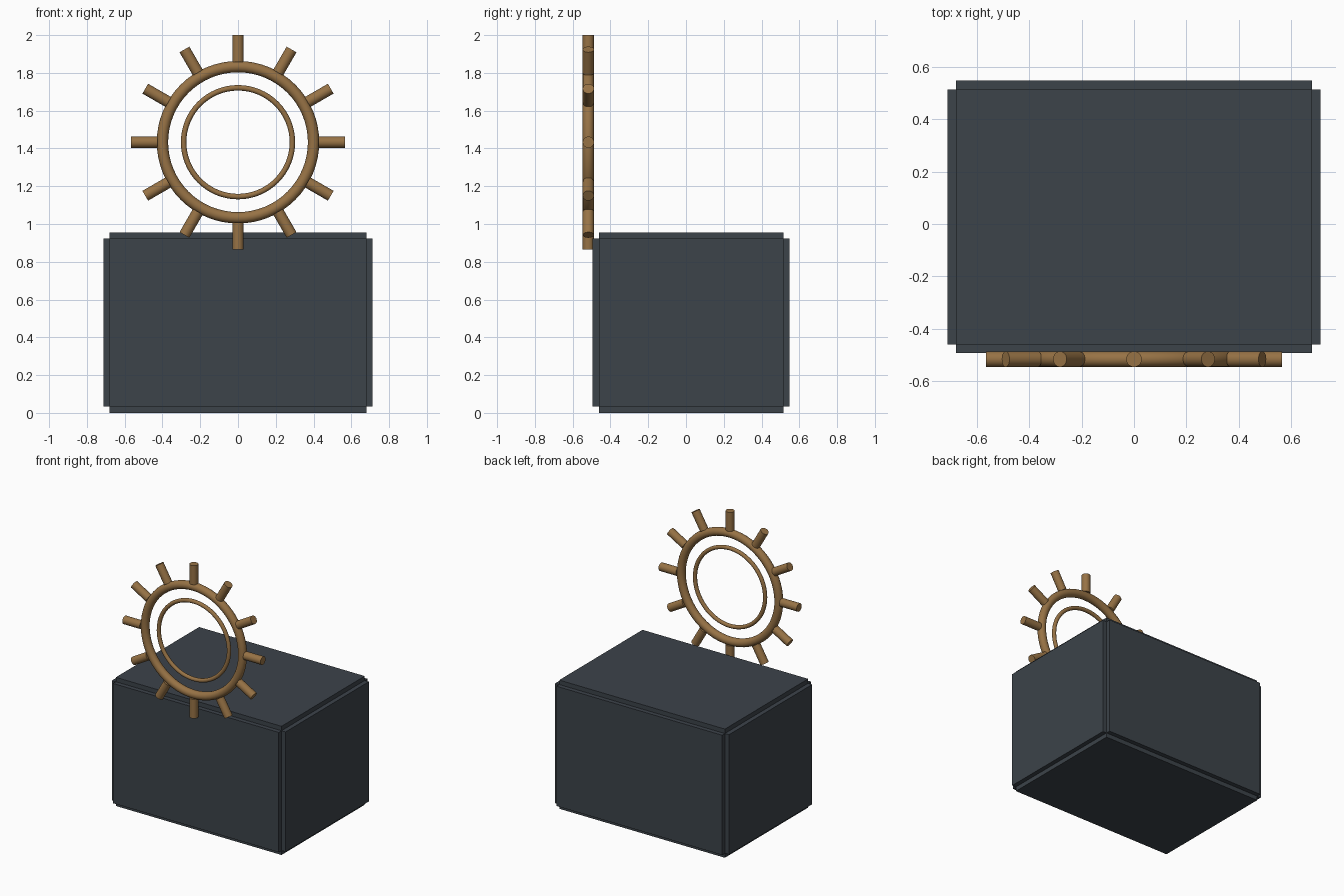
import bpy, math
from mathutils import Vector, Matrix

if "Cube" in bpy.data.objects:
    bpy.data.objects.remove(bpy.data.objects["Cube"])


def material(name, rgb):
    m = bpy.data.materials.new(name)
    m.diffuse_color = (*rgb, 1)
    m.use_nodes = True
    m.node_tree.nodes["Principled BSDF"].inputs["Base Color"].default_value = m.diffuse_color
    return m


slate = material("slate", (0.045, 0.056, 0.068))
bronze = material("bronze", (0.31, 0.17, 0.06))


def finish(name, mat, smooth=False):
    ob = bpy.context.object
    ob.name = ob.data.name = name
    ob.data.materials.append(mat)
    if smooth:
        bpy.ops.object.shade_smooth_by_angle(angle=math.radians(40))
    return ob


# Six wall panels meeting only at their inner edges, leaving notched corners
centre = Vector((0, 0.027, 0.4775))
outer = Vector((0.713, 0.521, 0.4775))
t = 0.033
names = [("left_panel", "right_panel"), ("front_panel", "back_panel"),
         ("bottom_panel", "top_panel")]
for axis in range(3):
    for i, side in enumerate((-1, 1)):
        dims = (outer - Vector((t, t, t))) * 2
        dims[axis] = t
        loc = centre.copy()
        loc[axis] += side * (outer[axis] - t / 2)
        bpy.ops.mesh.primitive_cube_add(size=1, location=loc)
        ob = finish(names[axis][i], slate)
        ob.data.transform(Matrix.Diagonal((*dims, 1)))

# Upright wheel at the front: two rings
hub = Vector((0, -0.517, 1.433))
for name, major, minor in (("outer_ring", 0.40, 0.03), ("inner_ring", 0.288, 0.0145)):
    bpy.ops.mesh.primitive_torus_add(major_radius=major, minor_radius=minor,
                                     major_segments=64, minor_segments=16,
                                     location=hub, rotation=(math.pi / 2, 0, 0))
    finish(name, bronze, True)

# Twelve pegs around the outer ring
r0, r1 = 0.425, 0.567
for k in range(12):
    a = k * math.pi / 6
    d = Vector((math.sin(a), 0, math.cos(a)))
    bpy.ops.mesh.primitive_cylinder_add(vertices=24, radius=0.03, depth=r1 - r0,
                                        location=hub + d * (r0 + r1) / 2,
                                        rotation=(0, a, 0))
    finish(f"peg_{k + 1}", bronze, True)
